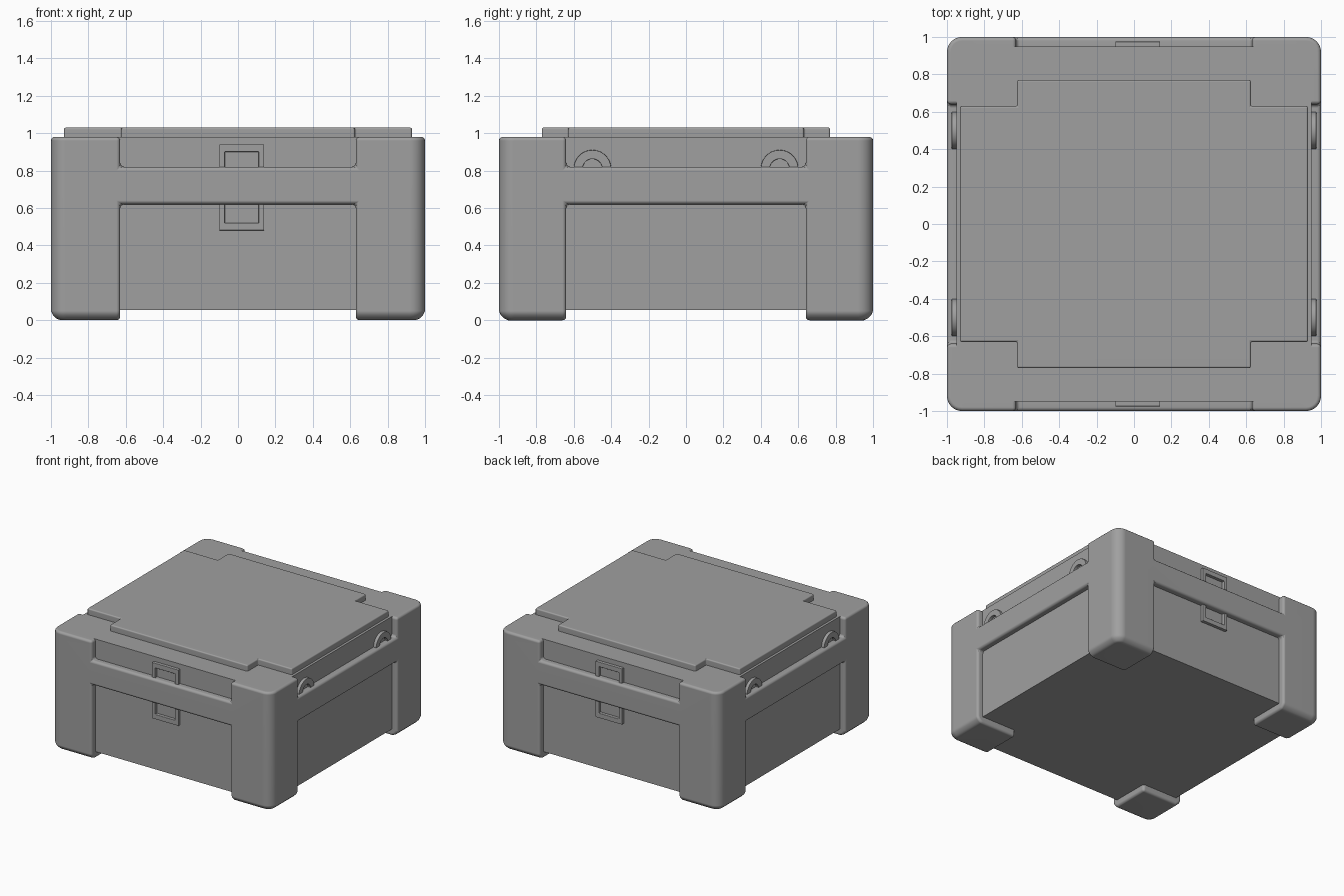
import bpy
import bmesh
from math import radians
from mathutils import Matrix

if "Cube" in bpy.data.objects:
    bpy.data.objects.remove(bpy.data.objects["Cube"])

grey = bpy.data.materials.new("mid grey")
grey.use_nodes = True
grey.diffuse_color = (0.35, 0.35, 0.35, 1)
grey.node_tree.nodes["Principled BSDF"].inputs["Base Color"].default_value = (0.35, 0.35, 0.35, 1)


def finish(name, bm):
    mesh = bpy.data.meshes.new(name)
    bm.to_mesh(mesh)
    bm.free()
    mesh.materials.append(grey)
    obj = bpy.data.objects.new(name, mesh)
    bpy.context.collection.objects.link(obj)
    return obj


def box(name, lo, hi):
    bm = bmesh.new()
    bmesh.ops.create_cube(bm, size=1)
    for v in bm.verts:
        v.co = [a + (b - a) * (c + 0.5) for a, b, c in zip(lo, hi, v.co)]
    return finish(name, bm)


def cylinder(name, radius, x0, x1, y, z):
    bm = bmesh.new()
    place = Matrix.Translation(((x0 + x1) / 2, y, z)) @ Matrix.Rotation(radians(90), 4, 'Y')
    bmesh.ops.create_cone(bm, cap_ends=True, segments=48, radius1=radius, radius2=radius,
                          depth=abs(x1 - x0), matrix=place)
    return finish(name, bm)


def apply(obj, mod):
    bpy.ops.object.select_all(action='DESELECT')
    bpy.context.view_layer.objects.active = obj
    obj.select_set(True)
    bpy.ops.object.modifier_apply(modifier=mod.name)


def combine(obj, other, operation):
    mod = obj.modifiers.new("combine", 'BOOLEAN')
    mod.operation, mod.solver, mod.object = operation, 'EXACT', other
    apply(obj, mod)
    bpy.data.objects.remove(other)


def round_edges(obj, width, segments=3):
    mod = obj.modifiers.new("round", 'BEVEL')
    mod.width, mod.segments = width, segments
    mod.limit_method, mod.angle_limit = 'ANGLE', radians(40)
    mod.use_clamp_overlap = False
    apply(obj, mod)


def smooth(obj):
    bpy.ops.object.select_all(action='DESELECT')
    bpy.context.view_layer.objects.active = obj
    obj.select_set(True)
    bpy.ops.object.shade_smooth_by_angle(angle=radians(35))
    mod = obj.modifiers.new("normals", 'WEIGHTED_NORMAL')
    mod.keep_sharp = True


# Outer block with rounded upright corners and softened base
bm = bmesh.new()
bmesh.ops.create_cube(bm, size=2)
for v in bm.verts:
    v.co.z = 0.98 if v.co.z > 0 else 0
upright = [e for e in bm.edges if abs(e.verts[0].co.z - e.verts[1].co.z) > 0.5]
bmesh.ops.bevel(bm, geom=upright, offset=0.08, segments=6, profile=0.5, affect='EDGES')
base = [e for e in bm.edges if all(v.co.z < 0.01 for v in e.verts)]
bmesh.ops.bevel(bm, geom=base, offset=0.05, segments=3, profile=0.4, affect='EDGES')
body = finish("case_body", bm)

# Openings that leave four corner posts and a belt
for z0, z1 in ((-0.2, 0.62), (0.82, 1.2)):
    combine(body, box("cut_y", (-0.63, -1.2, z0), (0.63, 1.2, z1)), 'DIFFERENCE')
    combine(body, box("cut_x", (-1.2, -0.64, z0), (1.2, 0.64, z1)), 'DIFFERENCE')
round_edges(body, 0.02)

# Recessed inner walls, floor and top deck
combine(body, box("core", (-0.95, -0.95, 0.055), (0.95, 0.95, 0.98)), 'UNION')
smooth(body)

# Cross-shaped lid plate
lid = box("lid_plate", (-0.93, -0.63, 0.96), (0.93, 0.63, 1.03))
combine(lid, box("lid_arm", (-0.625, -0.77, 0.96), (0.625, 0.77, 1.03)), 'UNION')
round_edges(lid, 0.01)
smooth(lid)

for side, label in ((-1, "front"), (1, "back")):
    # Latch frame running behind the belt
    y0, y1 = sorted((side * 0.94, side * 0.975))
    latch = box(label + "_latch", (-0.1, y0, 0.48), (0.14, y1, 0.94))
    combine(latch, box("hole", (-0.07, -1.2, 0.52), (0.11, 1.2, 0.9)), 'DIFFERENCE')
    round_edges(latch, 0.004, 2)
    smooth(latch)

for side, label in ((-1, "right"), (1, "left")):
    for y, end in ((-0.5, "front"), (0.5, "back")):
        # Hinge ring half hidden by the belt
        ring = cylinder(f"{label}_{end}_ring", 0.1, side * 0.94, side * 0.975, y, 0.81)
        combine(ring, cylinder("hole", 0.052, side * 0.9, side * 1.1, y, 0.81), 'DIFFERENCE')
        round_edges(ring, 0.004, 2)
        smooth(ring)
